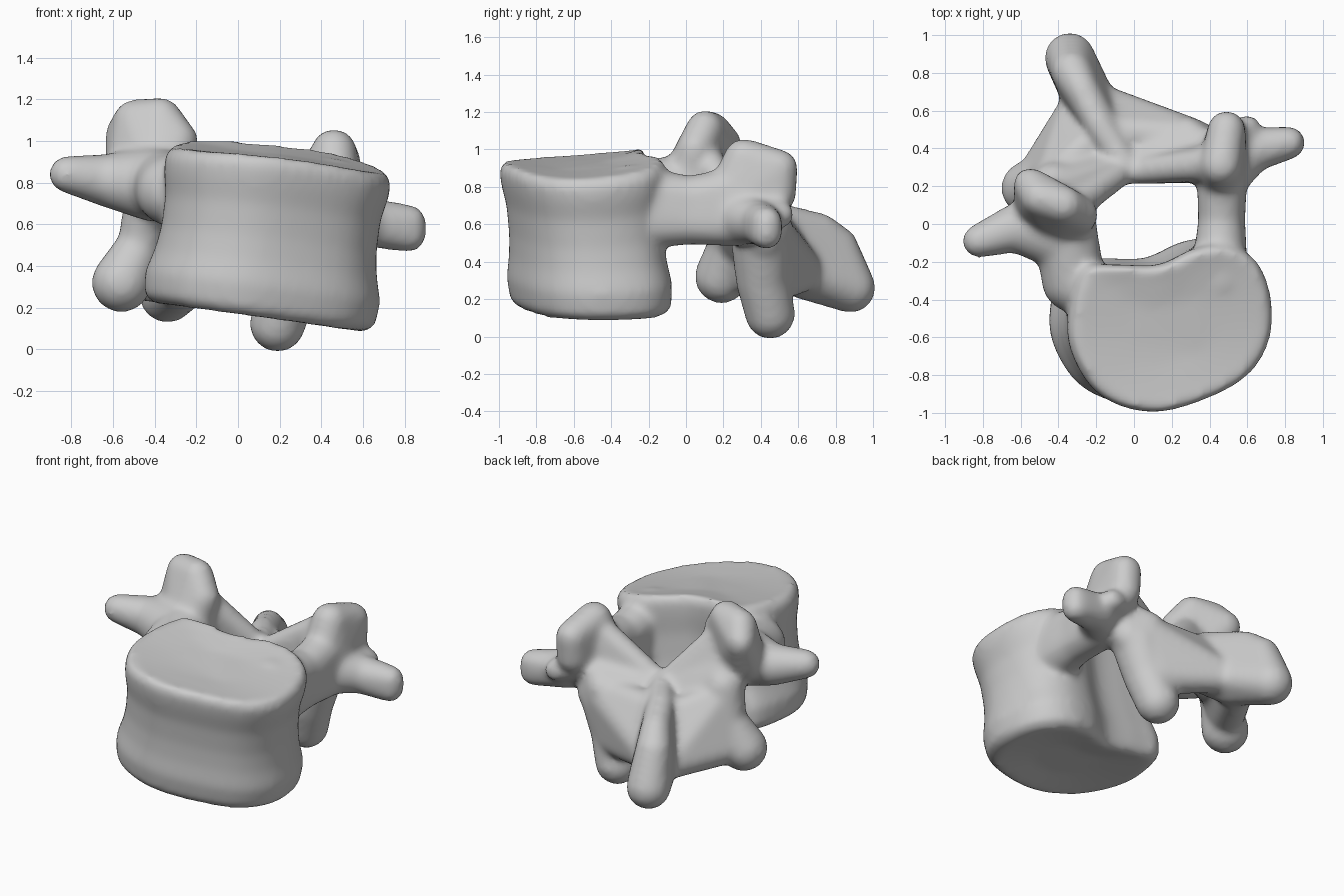
import bpy, bmesh
from mathutils import Vector

cube = bpy.data.objects.get("Cube")
if cube:
    bpy.data.objects.remove(cube, do_unlink=True)

bone = bpy.data.materials.new("bone_grey")
bone.use_nodes = True
colour = (.6, .6, .6, 1)
bone.diffuse_color = colour
bone.node_tree.nodes["Principled BSDF"].inputs["Base Color"].default_value = colour

whole = bmesh.new()


def merge(part):
    """Add a finished closed part to the whole bone."""
    bmesh.ops.recalc_face_normals(part, faces=part.faces)
    mesh = bpy.data.meshes.new("part")
    part.to_mesh(mesh)
    part.free()
    whole.from_mesh(mesh)
    bpy.data.meshes.remove(mesh)


def plate(*balls):
    """Convex skin stretched over balls given as (x, y, z, radius)."""
    part = bmesh.new()
    for x, y, z, radius in balls:
        ball = bmesh.new()
        bmesh.ops.create_icosphere(ball, subdivisions=3, radius=radius)
        for vert in ball.verts:
            part.verts.new(vert.co + Vector((x, y, z)))
        ball.free()
    bmesh.ops.convex_hull(part, input=part.verts[:])
    loose = [vert for vert in part.verts if not vert.link_faces]
    bmesh.ops.delete(part, geom=loose, context='VERTS')
    merge(part)


def limb(*balls):
    """Tapering limb along a chain of balls."""
    for start, end in zip(balls, balls[1:]):
        plate(start, end)


def smooth_loop(points, steps):
    """Closed Catmull-Rom curve through the points."""
    points = [Vector(p) for p in points]
    count = len(points)
    curve = []
    for i in range(count):
        a, b, c, d = (points[(i + k) % count] for k in range(4))
        for s in range(steps):
            t = s / steps
            curve.append(b + (c - a) * t / 2
                         + (a - b * 2.5 + c * 2 - d / 2) * t ** 2
                         + (b * 1.5 - a / 2 - c * 1.5 + d / 2) * t ** 3)
    return curve


def vertebral_body():
    """Waisted drum between two tilted, slightly hollow end plates."""
    centre = Vector((.2, -.58))
    outline = smooth_loop([
        (-.34, -.55), (-.28, -.77), (-.14, -.93), (.1, -1), (.36, -.94),
        (.6, -.81), (.72, -.62), (.73, -.4), (.66, -.21), (.52, -.12),
        (.34, -.13), (.14, -.22), (-.1, -.22), (-.27, -.25)], 4)
    # (height fraction, outline scale)
    levels = [(.04, .4), (.01, .8), (0, .93), (.05, 1.03), (.2, 1.05),
              (.35, .99), (.5, .96), (.7, .96), (.84, 1), (.94, 1.01),
              (1, .95), (.985, .8), (.96, .4)]
    part = bmesh.new()
    rings = []
    for t, scale in levels:
        ring = []
        for p in outline:
            x, y = centre + (p - centre) * scale
            x -= .1 * (1 - t)
            y += (.05 - .06 * (y - centre.y)) * (1 - t)
            bottom = .15 - .14 * (x - .1)
            side = x - .2
            top = .955 - .13 * side - .18 * side ** 2 + .08 * (y + .58)
            ring.append(part.verts.new((x, y, bottom + (top - bottom) * t)))
        rings.append(ring)
    for low, high in zip(rings, rings[1:]):
        for i in range(len(low)):
            part.faces.new((low[i - 1], low[i], high[i], high[i - 1]))
    part.faces.new(rings[0])
    part.faces.new(rings[-1])
    merge(part)


vertebral_body()

# Pedicles joining the body to the arch
limb((-.32, -.3, .76, .17), (-.35, -.12, .79, .17), (-.38, .08, .8, .17))
plate((.45, -.3, .77, .15), (.45, -.3, .61, .15),
      (.46, .02, .74, .12), (.47, .02, .61, .12))
plate((.46, .02, .74, .12), (.47, .02, .61, .12),
      (.46, .27, .78, .13), (.48, .27, .6, .12))

# Transverse processes
limb((-.4, -.06, .79, .18), (-.62, -.02, .81, .13), (-.82, -.09, .84, .09))
plate((.48, .28, .64, .15), (.62, .39, .61, .12))
plate((.62, .39, .61, .12), (.82, .43, .61, .085), (.82, .43, .55, .085))
limb((.48, .42, .7, .11), (.6, .51, .65, .07))

# Superior articular processes
plate((-.55, .21, 1.03, .09), (-.5, .14, 1.1, .1), (-.37, .1, 1.11, .1),
      (-.29, .05, 1, .1), (-.38, .02, .82, .16), (-.52, .1, .85, .12))
plate((.46, .31, .95, .11), (.49, .5, .9, .1), (.46, .25, .8, .12),
      (.47, .3, .75, .13), (.49, .49, .76, .1))

# Upper edges of the laminae, sloping down to the notch behind the canal
plate((-.32, .1, .96, .09), (-.06, .28, .67, .07), (-.38, .16, .7, .13))
plate((.42, .32, .9, .09), (.02, .28, .66, .07), (.4, .34, .65, .12))

# Laminae closing the ring
plate((-.4, .16, .78, .11), (-.05, .29, .64, .08),
      (-.42, .27, .5, .1), (-.15, .42, .42, .08))
plate((.44, .33, .7, .11), (0, .29, .64, .08), (.38, .41, .52, .11),
      (-.02, .45, .4, .08), (.22, .43, .36, .12), (.28, .48, .6, .09))

# Webs from the laminae down to the spinous process
plate((-.43, .23, .65, .1), (-.52, .24, .35, .11),
      (-.31, .6, .31, .1), (-.2, .48, .55, .08))
plate((.28, .44, .55, .13), (.2, .47, .29, .11),
      (-.2, .66, .34, .09), (-.14, .5, .58, .08))

# Inferior articular processes
limb((-.42, .2, .7, .13), (-.47, .23, .5, .11), (-.56, .19, .32, .145))
limb((.3, .4, .5, .16), (.24, .41, .3, .145), (.19, .45, .12, .135))

# Spinous process
plate((-.04, .31, .66, .07), (-.18, .52, .63, .08), (-.28, .72, .57, .09),
      (-.33, .81, .48, .11), (-.34, .88, .26, .135),
      (-.25, .62, .31, .11), (-.06, .42, .42, .08))

# Fuse everything into one soft skin
mesh = bpy.data.meshes.new("vertebra")
whole.to_mesh(mesh)
whole.free()
mesh.materials.append(bone)
vertebra = bpy.data.objects.new("vertebra", mesh)
bpy.context.collection.objects.link(vertebra)
bpy.context.view_layer.objects.active = vertebra
vertebra.select_set(True)
fuse = vertebra.modifiers.new("fuse", 'REMESH')
fuse.mode = 'VOXEL'
fuse.voxel_size = .02
fuse.use_smooth_shade = True
soften = vertebra.modifiers.new("soften", 'SMOOTH')
soften.factor = .5
soften.iterations = 14
for name in ("fuse", "soften"):
    bpy.ops.object.modifier_apply(modifier=name)
